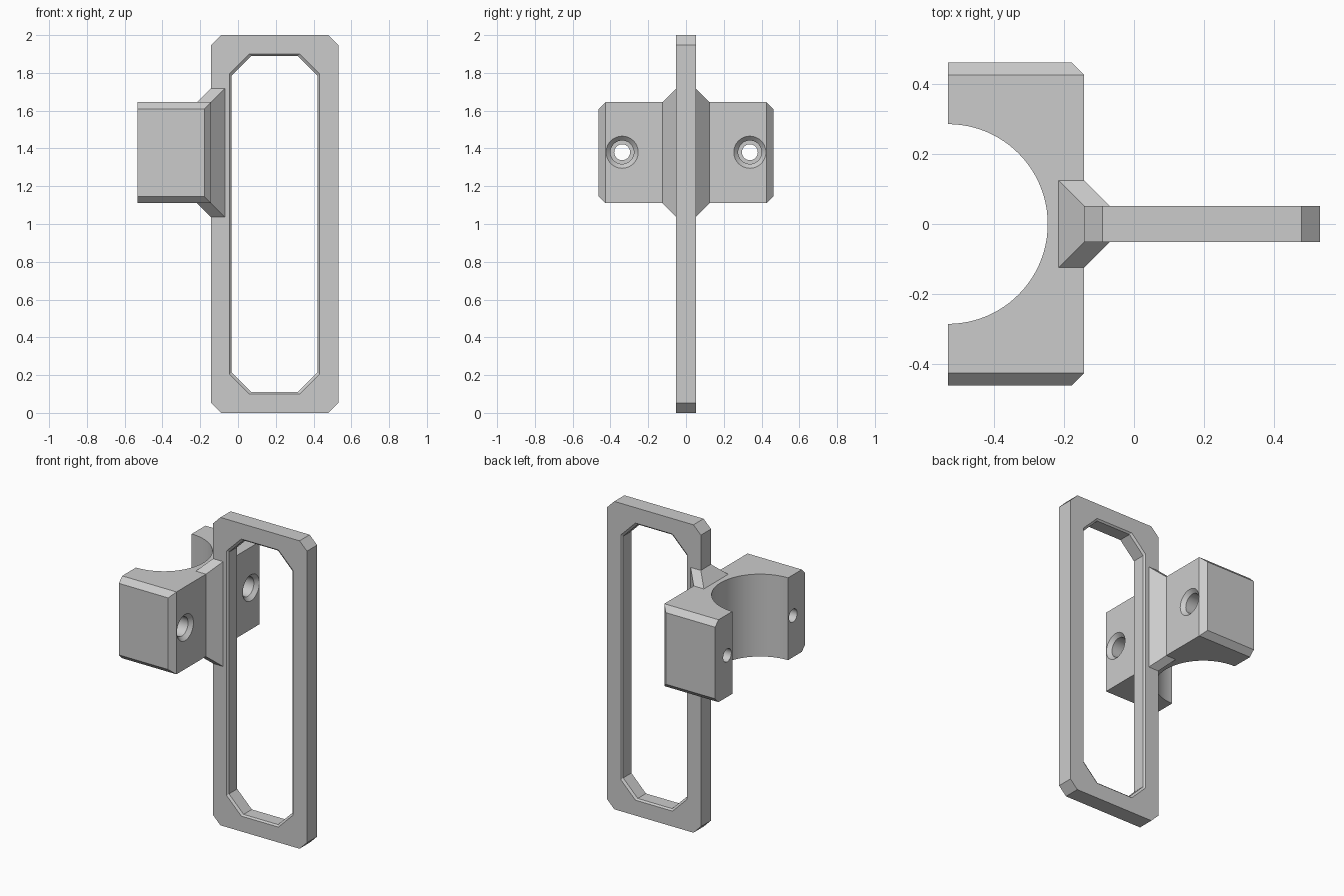
import bpy, bmesh, math
from math import sin, cos, pi
from itertools import product

if "Cube" in bpy.data.objects:
    bpy.data.objects.remove(bpy.data.objects["Cube"], do_unlink=True)

GREY = (0.6, 0.6, 0.6, 1)
mat = bpy.data.materials.new("light grey plastic")
mat.use_nodes = True
mat.diffuse_color = GREY
mat.node_tree.nodes["Principled BSDF"].inputs["Base Color"].default_value = GREY


def finish(name, bm):
    """Turn a bmesh into a named, coloured object."""
    bmesh.ops.recalc_face_normals(bm, faces=bm.faces)
    mesh = bpy.data.meshes.new(name)
    bm.to_mesh(mesh)
    bm.free()
    mesh.materials.append(mat)
    obj = bpy.data.objects.new(name, mesh)
    bpy.context.collection.objects.link(obj)
    return obj


def hull(name, points):
    """Convex solid around points, with flat faces merged."""
    bm = bmesh.new()
    for p in points:
        bm.verts.new(p)
    bmesh.ops.convex_hull(bm, input=bm.verts)
    bmesh.ops.dissolve_limit(bm, angle_limit=0.01, verts=bm.verts, edges=bm.edges)
    return finish(name, bm)


def loft(name, rings, closed=False):
    """Skin a series of equal rings; closed joins the last to the first."""
    bm = bmesh.new()
    loops = [[bm.verts.new(p) for p in ring] for ring in rings]
    pairs = list(zip(loops, loops[1:]))
    if closed:
        pairs.append((loops[-1], loops[0]))
    else:
        bm.faces.new(loops[0])
        bm.faces.new(loops[-1])
    n = len(loops[0])
    for a, b in pairs:
        for i in range(n):
            j = (i + 1) % n
            bm.faces.new((a[i], a[j], b[j], b[i]))
    return finish(name, bm)


def octagon(x0, x1, z0, z1, c, y):
    """Rectangle with cut corners in the xz plane."""
    return [(x, y, z) for x, z in (
        (x0 + c, z0), (x1 - c, z0), (x1, z0 + c), (x1, z1 - c),
        (x1 - c, z1), (x0 + c, z1), (x0, z1 - c), (x0, z0 + c))]


# Handle frame: tall loop with cut corners and a softened opening
T, E = 0.052, 0.01


def outer(y):
    return octagon(-0.143, 0.532, 0, 2, 0.053, y)


def opening(grow, y):
    return octagon(-0.035 - grow, 0.422 + grow, 0.11 - grow, 1.89 + grow, 0.105, y)


loft("handle_frame", [outer(-T), outer(T), opening(E, T), opening(0, T - E),
                      opening(0, E - T), opening(E, -T)], closed=True)

# Clamp block with chamfered side edges
XB, XF, Y, Z0, Z1, C = -0.533, -0.143, 0.462, 1.11, 1.645, 0.035
points = []
for s in (-1, 1):
    for z, dz in ((Z0, C), (Z1, -C)):
        points += [(XB, s * Y, z + dz), (XF - C, s * Y, z + dz),
                   (XB, s * (Y - C), z), (XF, s * (Y - C), z)]
clamp = hull("clamp_block", points)

# Cutters: tube recess and two counterbored screw holes
N, R, ZC = 96, 0.286, 1.38
cutters = [loft("tube_cutter", [
    [(XB + R * cos(2 * pi * i / N), R * sin(2 * pi * i / N), z) for i in range(N)]
    for z in (Z0 - 0.1, Z1 + 0.1)])]
bore = ((XF + 0.02, 0.105), (XF - 0.023, 0.062), (XF - 0.12, 0.062),
        (XF - 0.12, 0.042), (XB - 0.05, 0.042))
for s in (-1, 1):
    cutters.append(loft("screw_cutter", [
        [(x, s * 0.338 + r * cos(2 * pi * i / 48), ZC + r * sin(2 * pi * i / 48))
         for i in range(48)] for x, r in bore]))

bpy.context.view_layer.objects.active = clamp
for cutter in cutters:
    mod = clamp.modifiers.new("cut", "BOOLEAN")
    mod.operation = "DIFFERENCE"
    mod.solver = "EXACT"
    mod.object = cutter
    bpy.ops.object.modifier_apply(modifier=mod.name)
    bpy.data.objects.remove(cutter, do_unlink=True)

bpy.ops.object.select_all(action="DESELECT")
clamp.select_set(True)
bpy.ops.object.shade_smooth_by_angle(angle=math.radians(25))

# Flared gusset joining the clamp to the frame
G = 0.073
hull("gusset",
     list(product((XF - G, XF), (-0.125, 0.125), (Z0, Z1)))
     + list(product((XF, XF + G), (-T, T), (Z0 - G, Z1 + G))))
